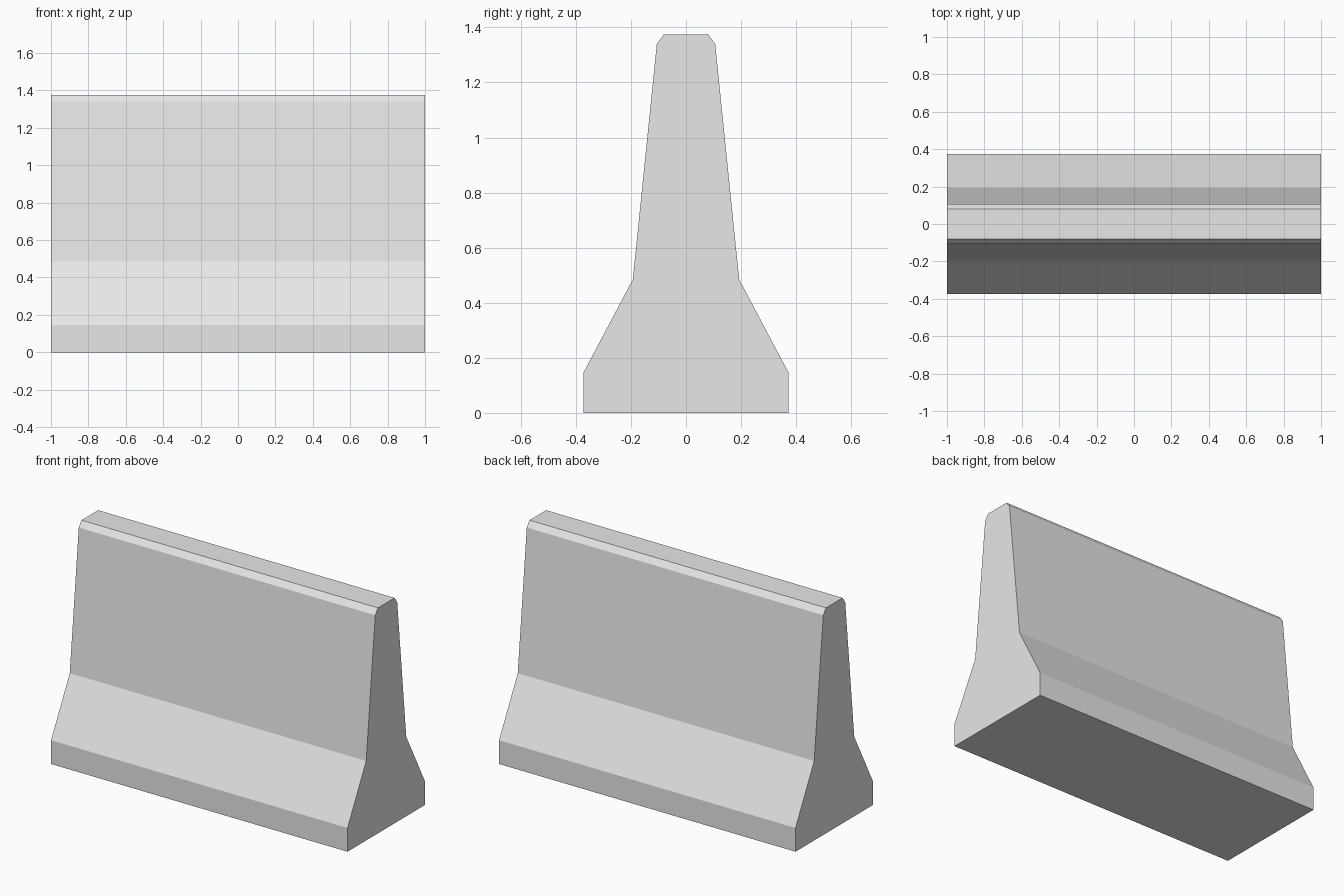
import bpy
import bmesh

default_cube = bpy.data.objects.get("Cube")
if default_cube:
    bpy.data.objects.remove(default_cube, do_unlink=True)

# Plain concrete
GREY = (0.8, 0.8, 0.8, 1.0)
concrete = bpy.data.materials.new("concrete_grey")
concrete.use_nodes = True
concrete.diffuse_color = GREY
concrete.node_tree.nodes["Principled BSDF"].inputs["Base Color"].default_value = GREY

# Half cross-section (y, z): foot, sloped toe, tapered wall, chamfered top
half = [(0.373, 0), (0.373, 0.145), (0.193, 0.485), (0.106, 1.34), (0.08, 1.375)]
profile = half + [(-y, z) for y, z in reversed(half)]

# Extrude the section along the barrier's length
LENGTH = 2.0
bm = bmesh.new()
end_face = bm.faces.new([bm.verts.new((-LENGTH / 2, y, z)) for y, z in profile])
extruded = bmesh.ops.extrude_face_region(bm, geom=[end_face], use_keep_orig=True)
new_verts = [g for g in extruded["geom"] if isinstance(g, bmesh.types.BMVert)]
bmesh.ops.translate(bm, verts=new_verts, vec=(LENGTH, 0, 0))
bmesh.ops.recalc_face_normals(bm, faces=bm.faces)

mesh = bpy.data.meshes.new("road_barrier")
bm.to_mesh(mesh)
bm.free()
mesh.materials.append(concrete)
barrier = bpy.data.objects.new("road_barrier", mesh)
bpy.context.collection.objects.link(barrier)
